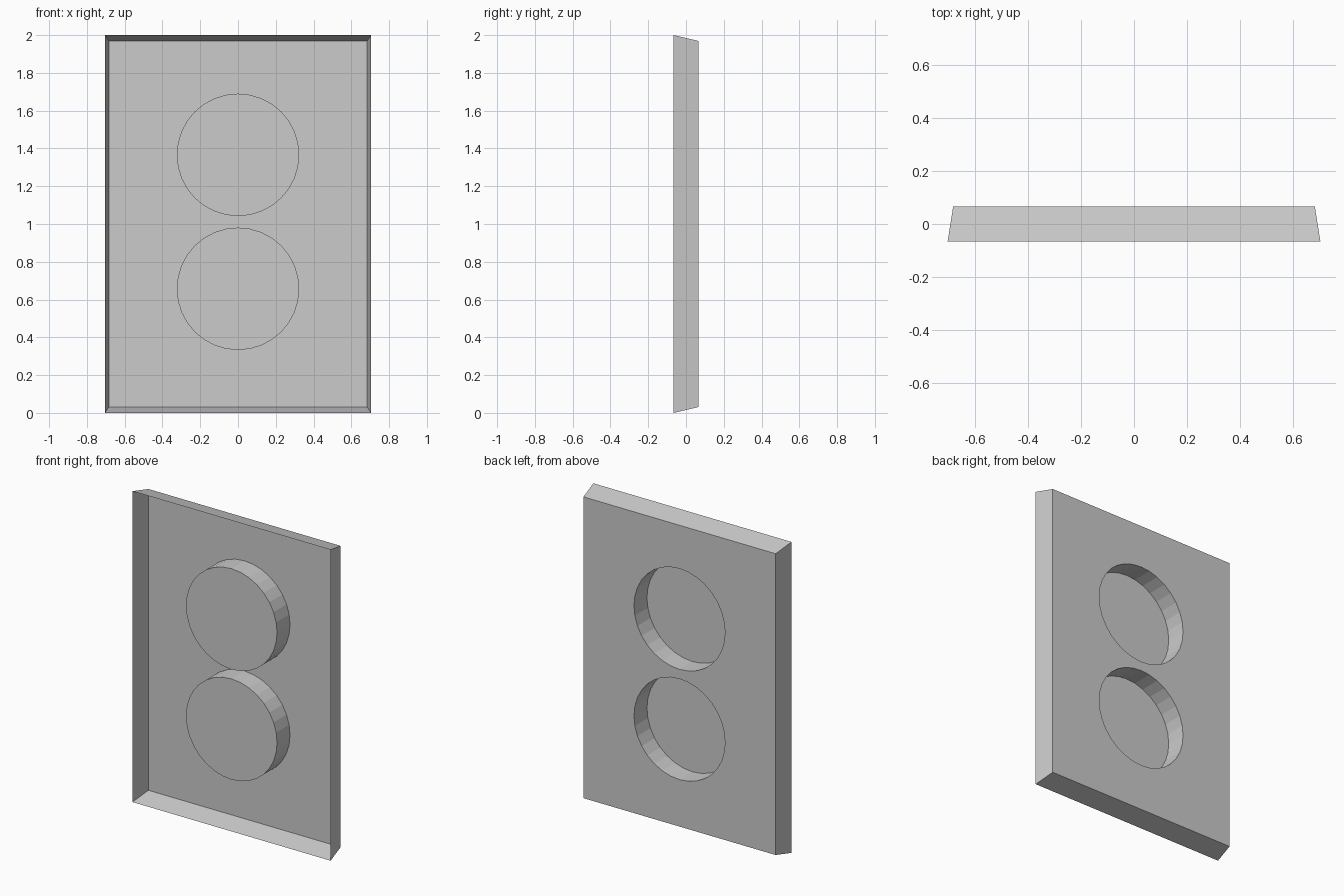
import bpy, bmesh
from math import cos, sin, tau

if "Cube" in bpy.data.objects:
    bpy.data.objects.remove(bpy.data.objects["Cube"])

DEPTH = 0.066                  # half depth of the plate
RADIUS, SIDES = 0.324, 32      # round sockets
CENTRES = (0.657, 1.366)       # socket heights

bm = bmesh.new()


def loop(points, y):
    """Closed loop of edges in the plane at y."""
    vs = [bm.verts.new((x, y, z)) for x, z in points]
    return vs, [bm.edges.new((a, b)) for a, b in zip(vs, vs[1:] + vs[:1])]


def rect(half_w, z0, z1):
    return [(-half_w, z0), (half_w, z0), (half_w, z1), (-half_w, z1)]


def bridge(a, b):
    """Wall of quads between two matching loops."""
    for i in range(len(a)):
        j = (i + 1) % len(a)
        bm.faces.new((a[i], a[j], b[j], b[i]))


# Tapered rim, open at the front
front, _ = loop(rect(0.705, 0, 2), -DEPTH)
back, back_edges = loop(rect(0.684, 0.031, 1.969), DEPTH)

# Round sockets pushed forward from the back panel
sockets = []
for cz in CENTRES:
    circle = [(RADIUS * cos(tau * i / SIDES), cz + RADIUS * sin(tau * i / SIDES))
              for i in range(SIDES)]
    mouth, mouth_edges = loop(circle, DEPTH)
    cap, _ = loop(circle, -DEPTH)
    back_edges += mouth_edges
    sockets.append((mouth, cap))

# Back panel with the two socket openings
bmesh.ops.triangle_fill(bm, edges=back_edges, use_beauty=True, normal=(0, 1, 0))

bridge(front, back)
for mouth, cap in sockets:
    bridge(mouth, cap)
    bm.faces.new(cap)

# Point every face to the outside / rear of the shell
bmesh.ops.recalc_face_normals(bm, faces=bm.faces[:])
bm.normal_update()
if sockets[0][1][0].link_faces[-1].normal.y < 0 and \
        all(f.normal.y <= 0.2 for f in back[0].link_faces):
    bmesh.ops.reverse_faces(bm, faces=bm.faces[:])

mesh = bpy.data.meshes.new("socket_cover_plate")
bm.to_mesh(mesh)
bm.free()
plate = bpy.data.objects.new("socket_cover_plate", mesh)
bpy.context.collection.objects.link(plate)
